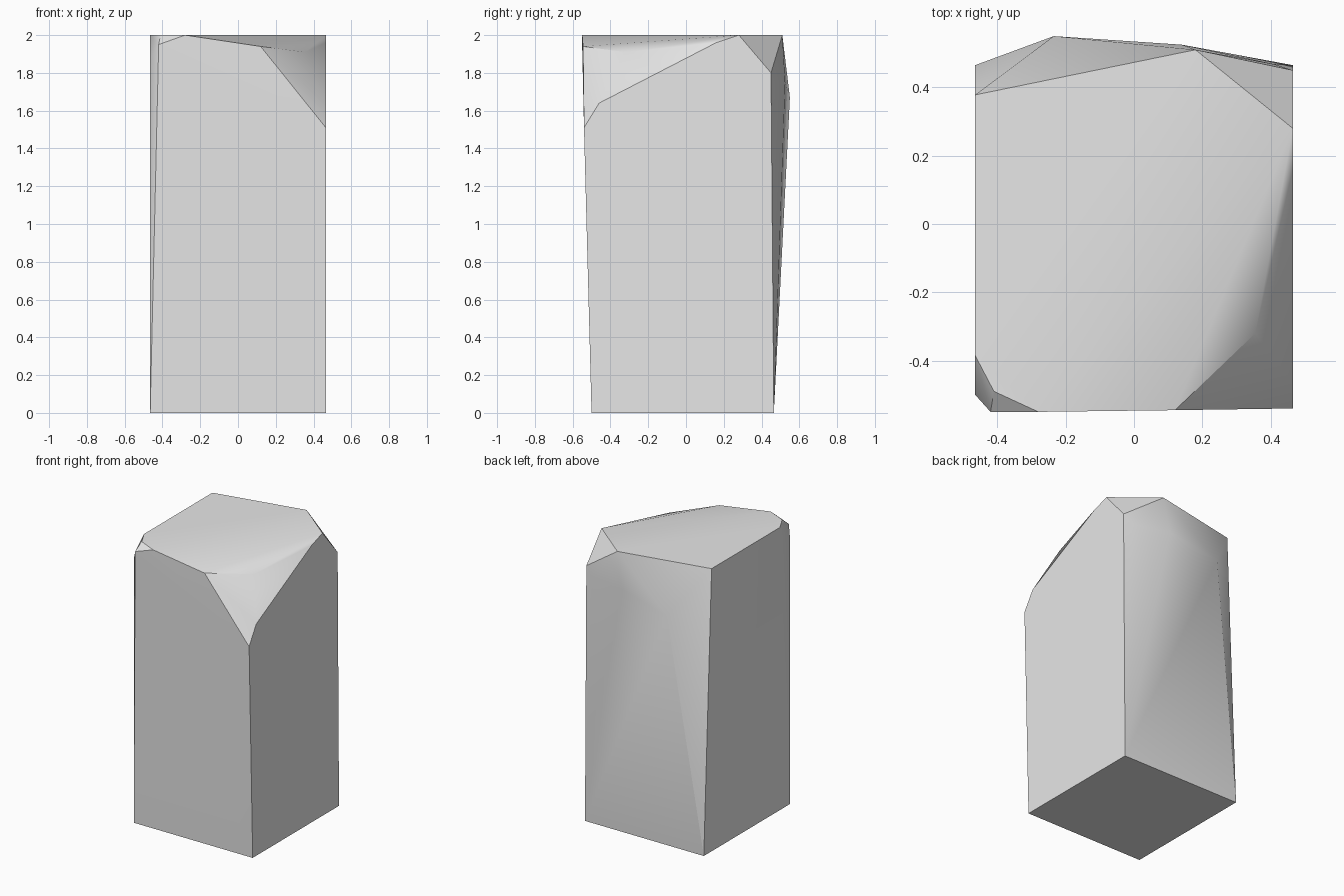
import bpy
import bmesh
import math

cube = bpy.data.objects.get("Cube")
if cube:
    bpy.data.objects.remove(cube, do_unlink=True)

SIDE = 0.465  # half width; both flanks are flat


def grey_stone():
    mat = bpy.data.materials.new("grey stone")
    mat.use_nodes = True
    colour = (0.8, 0.8, 0.8, 1)
    mat.diffuse_color = colour
    mat.node_tree.nodes["Principled BSDF"].inputs["Base Color"].default_value = colour
    return mat


# Corners of the chipped block
base = [(x, y, 0) for x in (-SIDE, SIDE) for y in (-0.5, 0.465)]
top_rim = [
    (-SIDE, 0.378, 2), (0.18, 0.51, 2), (SIDE, 0.28, 2),
    (SIDE, 0.16, 1.96), (0.355, -0.32, 1.91), (0.3, -0.365, 1.915),
    (0.12, -0.545, 1.94), (-0.28, -0.55, 2), (-0.41, -0.49, 2),
    (-SIDE, -0.385, 2),
]
front_chips = [
    (SIDE, -0.54, 1.51), (SIDE, -0.46, 1.64),
    (-0.42, -0.55, 1.95), (-SIDE, -0.5, 1.87),
]
back_bulge = [
    (-0.235, 0.55, 1.67), (0.14, 0.525, 1.75),
    (0.41, 0.468, 1.74), (SIDE, 0.45, 1.8),
]

# Wrap the corners in a closed faceted surface
bm = bmesh.new()
for point in base + top_rim + front_chips + back_bulge:
    bm.verts.new(point)
bmesh.ops.convex_hull(bm, input=bm.verts[:])
loose = [v for v in bm.verts if not v.link_faces]
bmesh.ops.delete(bm, geom=loose, context="VERTS")
bmesh.ops.dissolve_limit(bm, angle_limit=math.radians(1),
                         verts=bm.verts[:], edges=bm.edges[:])
bmesh.ops.recalc_face_normals(bm, faces=bm.faces[:])

mesh = bpy.data.meshes.new("stone_pillar")
bm.to_mesh(mesh)
bm.free()
mesh.materials.append(grey_stone())
pillar = bpy.data.objects.new("stone_pillar", mesh)
bpy.context.collection.objects.link(pillar)

# Soften shallow facets, keep the chipped edges sharp
bpy.ops.object.select_all(action="DESELECT")
pillar.select_set(True)
bpy.context.view_layer.objects.active = pillar
bpy.ops.object.shade_smooth_by_angle(angle=math.radians(30))
